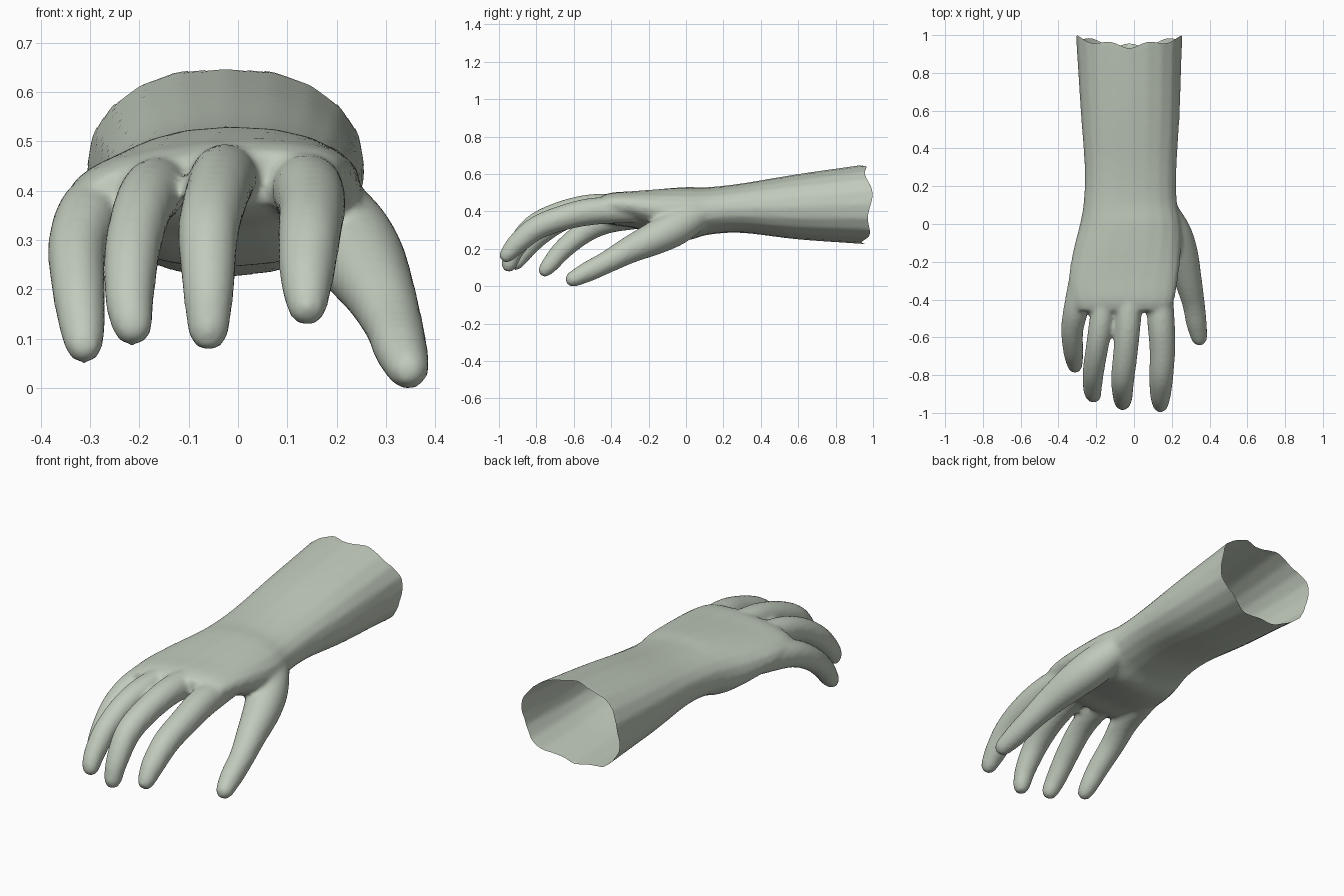
import bpy, bmesh, math
from mathutils import Vector

if "Cube" in bpy.data.objects:
    bpy.data.objects.remove(bpy.data.objects["Cube"])

skin = bpy.data.materials.new("pale_grey_green")
skin.diffuse_color = (0.53, 0.59, 0.50, 1)
skin.use_nodes = True
skin.node_tree.nodes["Principled BSDF"].inputs["Base Color"].default_value = skin.diffuse_color
SIDES = 20


def spline(keys, steps=5):
    """Catmull-Rom through rows of numbers."""
    k = [keys[0]] + keys + [keys[-1]]
    out = []
    for i in range(1, len(k) - 2):
        for s in range(steps):
            t = s / steps
            out.append([0.5 * (2 * b + (c - a) * t + (2 * a - 5 * b + 4 * c - d) * t * t
                               + (3 * b - a - 3 * c + d) * t ** 3)
                        for a, b, c, d in zip(*k[i - 1:i + 3])])
    return out + [list(keys[-1])]


def loft(bm, rings):
    """Closed tube through a list of rings."""
    vs = [[bm.verts.new(p) for p in r] for r in rings]
    for a, b in zip(vs, vs[1:]):
        for i in range(SIDES):
            j = (i + 1) % SIDES
            bm.faces.new((a[i], a[j], b[j], b[i]))
    bm.faces.new(vs[0][::-1])
    bm.faces.new(vs[-1])


def arm_ring(y, x0, x1, z0, z1, roll):
    """Rolled, slightly boxy oval across the arm."""
    pts = []
    for i in range(SIDES):
        a = 2 * math.pi * i / SIDES
        c, s = math.cos(a), math.sin(a)
        u = math.copysign(abs(c) ** 0.9, c) * (x1 - x0) / 2
        v = math.copysign(abs(s) ** 0.9, s) * (z1 - z0) / 2
        pts.append(Vector(((x0 + x1) / 2 + u, y, (z0 + z1) / 2 + v + u * roll)))
    return pts


def finger(bm, keys):
    rows = spline(keys)
    cen = [Vector(r[:3]) for r in rows]
    rad = [r[3] for r in rows]
    end = (cen[-1] - cen[-2]).normalized()
    tip, r = cen[-1], rad[-1]
    cen += [tip + end * r * 0.6, tip + end * r]      # rounded tip
    rad += [r * 0.8, r * 0.4]
    rings = []
    for i, p in enumerate(cen):
        t = (cen[min(i + 1, len(cen) - 1)] - cen[max(i - 1, 0)]).normalized()
        side = Vector((1, 0, 0))
        side = (side - t * side.dot(t)).normalized()
        up = t.cross(side)
        rings.append([p + (side * math.cos(a) + up * math.sin(a)) * rad[i]
                      for a in (2 * math.pi * n / SIDES for n in range(SIDES))])
    loft(bm, rings)


bm = bmesh.new()

# forearm, wrist and palm: y, x range, z range, roll
arm = [[1.08, -.315, .27, .22, .68, 0], [.95, -.305, .255, .235, .66, 0],
       [.6, -.283, .243, .26, .61, 0], [.3, -.262, .226, .295, .56, 0],
       [.12, -.267, .228, .285, .54, 0], [0, -.287, .25, .255, .54, .02],
       [-.13, -.32, .25, .28, .53, .05], [-.28, -.345, .235, .325, .515, .08],
       [-.4, -.335, .215, .345, .505, .09], [-.46, -.30, .19, .37, .485, .08]]
loft(bm, [arm_ring(*r) for r in spline(arm)])

# index, middle, ring, little finger, thumb: x, y, z, radius
for keys in (
    [(.13, -.28, .42, .07), (.142, -.5, .41, .073), (.15, -.66, .375, .068),
     (.145, -.8, .32, .064), (.14, -.9, .24, .056), (.14, -.955, .18, .043)],
    [(-.02, -.28, .43, .07), (-.03, -.5, .435, .068), (-.045, -.68, .395, .065),
     (-.06, -.82, .325, .062), (-.06, -.91, .215, .053), (-.06, -.945, .13, .043)],
    [(-.14, -.28, .42, .065), (-.17, -.5, .41, .065), (-.195, -.65, .37, .06),
     (-.215, -.78, .285, .057), (-.22, -.87, .19, .05), (-.215, -.905, .14, .043)],
    [(-.26, -.22, .39, .07), (-.30, -.42, .36, .068), (-.326, -.55, .295, .06),
     (-.323, -.66, .205, .054), (-.316, -.72, .135, .047), (-.313, -.75, .1, .04)],
    [(.16, .06, .39, .08), (.21, -.05, .325, .095), (.25, -.16, .27, .09),
     (.287, -.3, .205, .073), (.315, -.42, .14, .06), (.33, -.52, .09, .055),
     (.345, -.6, .05, .044)],
):
    finger(bm, keys)

bmesh.ops.recalc_face_normals(bm, faces=bm.faces)
me = bpy.data.meshes.new("hand_and_forearm")
bm.to_mesh(me)
bm.free()
hand = bpy.data.objects.new("hand_and_forearm", me)
bpy.context.collection.objects.link(hand)

# fuse the parts into one skin
rm = hand.modifiers.new("fuse", 'REMESH')
rm.mode = 'VOXEL'
rm.voxel_size = 0.012
sm = hand.modifiers.new("soften", 'SMOOTH')
sm.factor = 0.5
sm.iterations = 6
fused = bpy.data.meshes.new_from_object(hand.evaluated_get(bpy.context.evaluated_depsgraph_get()))
hand.modifiers.clear()
hand.data = fused


def rim(co):
    """Ragged edge of the open forearm."""
    a = math.atan2(co.z - .445, co.x + .025)
    return .965 + .022 * math.cos(2 * a) + .012 * math.sin(7 * a)


# open the forearm end
bm = bmesh.new()
bm.from_mesh(fused)
bmesh.ops.delete(bm, geom=[v for v in bm.verts if v.co.y > rim(v.co)], context='VERTS')
for v in bm.verts:
    if v.is_boundary:
        v.co.y = rim(v.co)
low = min(v.co.z for v in bm.verts)
for v in bm.verts:
    v.co.z -= low
bm.to_mesh(fused)
bm.free()
fused.materials.clear()
fused.materials.append(skin)
for p in fused.polygons:
    p.use_smooth = True
    p.material_index = 0
